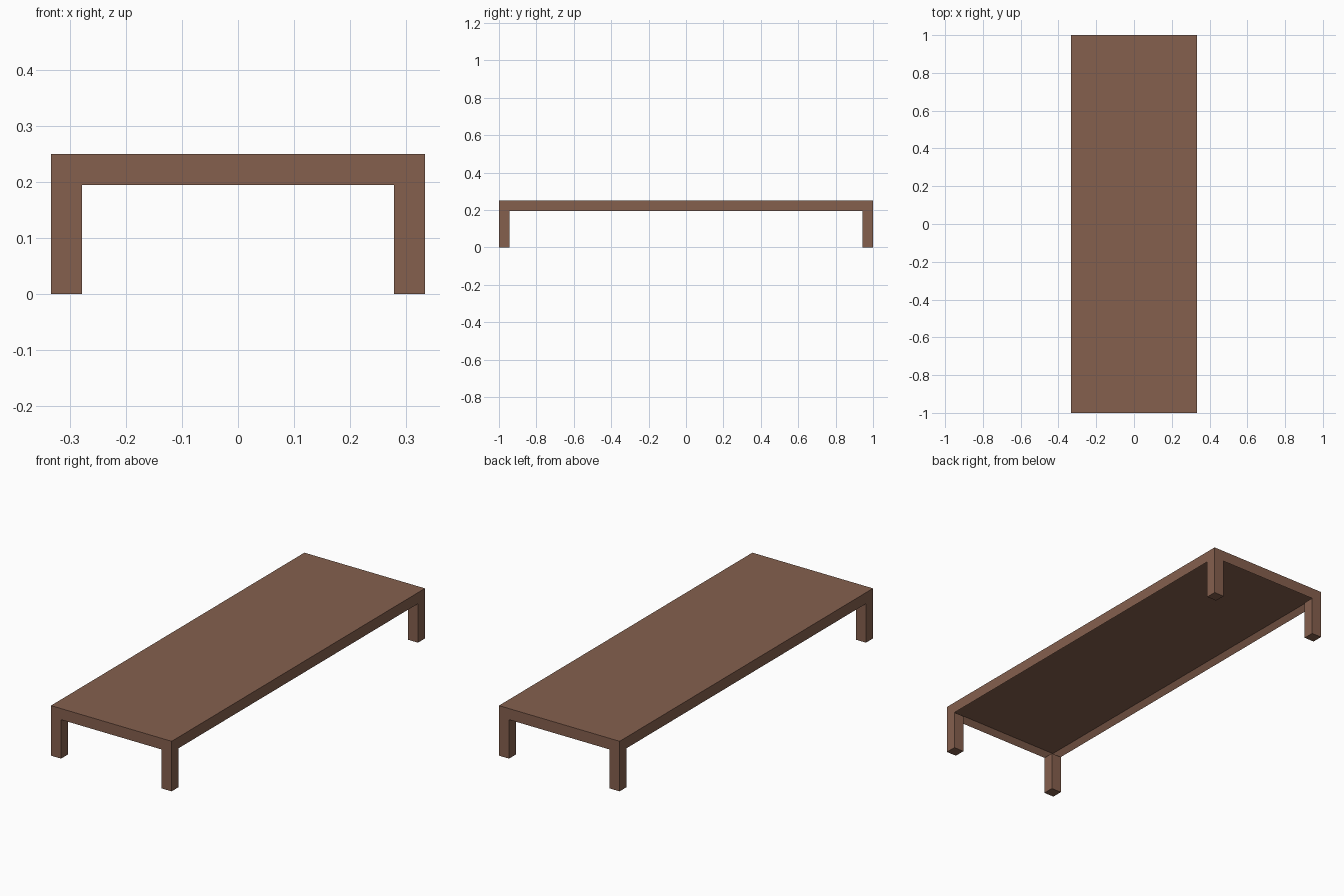
import bpy
import bmesh
from mathutils import Matrix, Vector

cube = bpy.data.objects.get("Cube")
if cube:
    bpy.data.objects.remove(cube, do_unlink=True)

HALF_X, HALF_Y, HEIGHT = 1 / 3, 1.0, 0.25
LEG = 2 / 36          # leg width, also the height of the top
RIM = LEG / 2         # rim width and depth of the recess underneath

wood = bpy.data.materials.new("brown wood")
wood.use_nodes = True
colour = (0.235, 0.117, 0.076, 1)
wood.diffuse_color = colour
wood.node_tree.nodes["Principled BSDF"].inputs["Base Color"].default_value = colour


def add_object(name, bm):
    mesh = bpy.data.meshes.new(name)
    bm.to_mesh(mesh)
    bm.free()
    mesh.materials.append(wood)
    obj = bpy.data.objects.new(name, mesh)
    bpy.context.collection.objects.link(obj)
    return obj


def box(low, high):
    low, high = Vector(low), Vector(high)
    bm = bmesh.new()
    scale = Matrix.Diagonal((*(high - low), 1))
    bmesh.ops.create_cube(bm, size=1, matrix=Matrix.Translation((low + high) / 2) @ scale)
    return bm


# Table top, with its underside inset and pushed up to leave a rim
bm = box((-HALF_X, -HALF_Y, HEIGHT - LEG), (HALF_X, HALF_Y, HEIGHT))
bm.normal_update()
underside = [f for f in bm.faces if f.normal.z < -0.5]
bmesh.ops.inset_region(bm, faces=underside, thickness=RIM)
bmesh.ops.translate(bm, verts=underside[0].verts, vec=(0, 0, RIM))
add_object("table_top", bm)

# Four square legs, flush with the outer corners
for end, sy in (("front", -1), ("back", 1)):
    for side, sx in (("right", -1), ("left", 1)):
        x, y = sx * (HALF_X - LEG / 2), sy * (HALF_Y - LEG / 2)
        add_object(f"{end}_{side}_leg",
                   box((x - LEG / 2, y - LEG / 2, 0),
                       (x + LEG / 2, y + LEG / 2, HEIGHT - LEG)))
